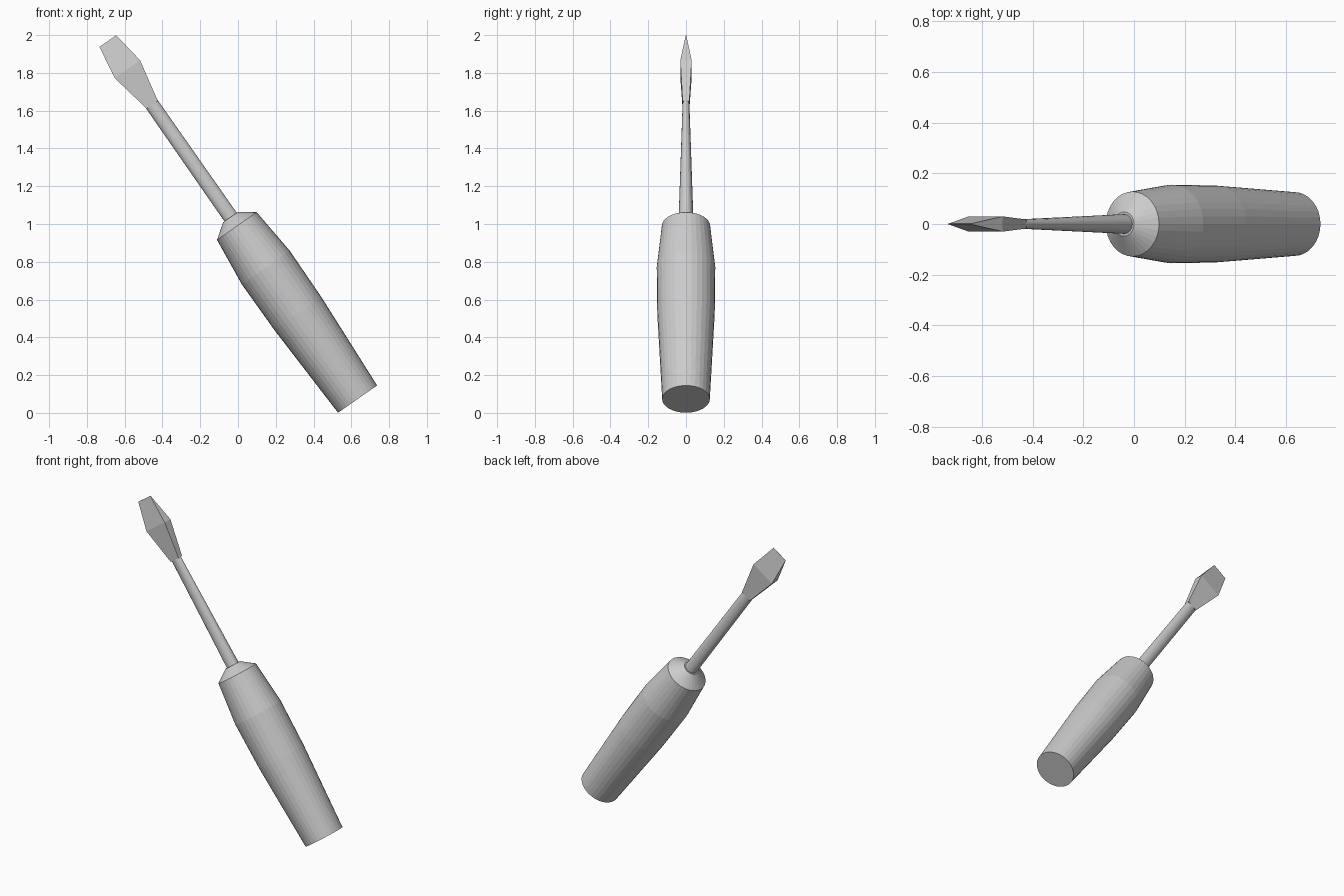
import bpy, bmesh, math
from mathutils import Matrix

if "Cube" in bpy.data.objects:
    bpy.data.objects.remove(bpy.data.objects["Cube"])

BASE = (0.633, 0, 0.073)   # centre of the handle's butt end
TILT = -math.radians(34.9)
SIDES = 32
PLACE = Matrix.Translation(BASE) @ Matrix.Rotation(TILT, 4, 'Y')


def ellipse(rx, ry, t):
    return [(rx * math.cos(2 * math.pi * i / SIDES),
             ry * math.sin(2 * math.pi * i / SIDES), t) for i in range(SIDES)]


def rectangle(hx, hy, t):
    return [(hx, hy, t), (-hx, hy, t), (-hx, -hy, t), (hx, -hy, t)]


def loft(name, section, stations):
    """Skin cross-sections given as (half x, half y, height along the axis)."""
    bm = bmesh.new()
    rings = [[bm.verts.new(p) for p in section(*s)] for s in stations]
    for a, b in zip(rings, rings[1:]):
        n = len(a)
        for i in range(n):
            j = (i + 1) % n
            bm.faces.new((a[i], a[j], b[j], b[i]))
    bm.faces.new(rings[0][::-1])
    bm.faces.new(rings[-1])
    bmesh.ops.remove_doubles(bm, verts=bm.verts, dist=1e-5)
    bmesh.ops.recalc_face_normals(bm, faces=bm.faces)
    mesh = bpy.data.meshes.new(name)
    bm.to_mesh(mesh)
    bm.free()
    obj = bpy.data.objects.new(name, mesh)
    obj.matrix_world = PLACE
    bpy.context.collection.objects.link(obj)
    return obj


# Barrel-shaped grip with a chamfered collar
grip = [(0.126, 0), (0.152, 0.55), (0.155, 0.85), (0.128, 1.117), (0.048, 1.175)]
loft("handle", ellipse, [(r, r, t) for r, t in grip])

# Round shaft that flattens towards the blade
loft("shaft", ellipse, [(0.040, 0.040, 1.13), (0.038, 0.018, 1.91)])

# Flared flat blade ending in a thin wedge
loft("blade", rectangle, [(0.036, 0.018, 1.90), (0.082, 0.030, 2.13),
                          (0.054, 0.001, 2.311)])
